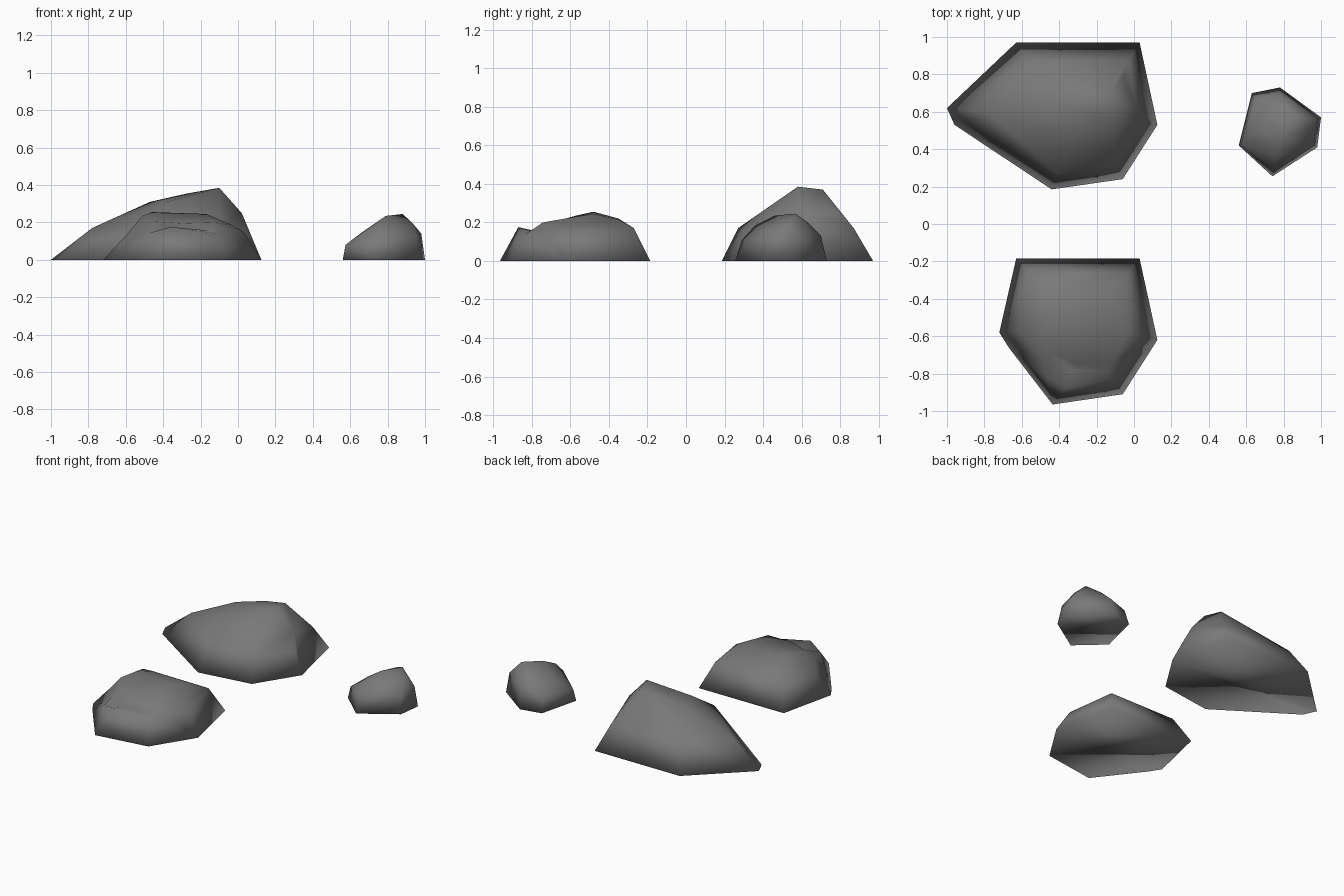
import bpy, bmesh
from mathutils import Vector
from mathutils.geometry import delaunay_2d_cdt

if "Cube" in bpy.data.objects:
    bpy.data.objects.remove(bpy.data.objects["Cube"])

stone = bpy.data.materials.new("dark_stone")
stone.diffuse_color = (.19, .19, .19, 1)
stone.use_nodes = True
stone.node_tree.nodes["Principled BSDF"].inputs["Base Color"].default_value = stone.diffuse_color


def finish(bm, name):
    bmesh.ops.recalc_face_normals(bm, faces=bm.faces)
    for f in bm.faces:
        f.smooth = True
    me = bpy.data.meshes.new(name)
    bm.to_mesh(me)
    bm.free()
    me.materials.append(stone)
    bpy.context.collection.objects.link(bpy.data.objects.new(name, me))


def hull_rock(name, base, top):
    bm = bmesh.new()
    for p in [(x, y, 0) for x, y in base] + top:
        bm.verts.new(p)
    bmesh.ops.convex_hull(bm, input=bm.verts)
    loose = [v for v in bm.verts if not v.link_faces]
    bmesh.ops.delete(bm, geom=loose, context='VERTS')
    finish(bm, name)


def ledge_rock(name, base, top):
    # triangulated height points over a flat base, so hollows are kept
    pts = [(x, y, 0) for x, y in base] + top
    co, _, faces, orig, _, _ = delaunay_2d_cdt(
        [Vector(p[:2]) for p in pts], [], [], 0, 1e-5)
    bm = bmesh.new()
    vs = [bm.verts.new(pts[o[0]]) for o in orig]
    for f in faces:
        bm.faces.new([vs[i] for i in f])
    rim = [e for e in bm.edges if e.is_boundary]
    bmesh.ops.holes_fill(bm, edges=rim, sides=0)
    finish(bm, name)


# large back rock with a long low tail on the left
hull_rock("back_rock",
          [(-.63, .97), (.03, .97), (.125, .53), (-.06, .24),
           (-.44, .185), (-.73, .385), (-.96, .53), (-1, .62)],
          [(-.56, .87, .17), (-.03, .87, .17), (.06, .55, .14),
           (-.1, .33, .16), (-.41, .27, .17), (-.78, .6, .17),
           (.02, .6, .25), (-.06, .79, .25), (-.1, .58, .385),
           (-.13, .71, .37), (-.27, .69, .355), (-.47, .65, .31),
           (-.38, .48, .31), (-.15, .43, .26), (-.6, .62, .245)])

# front rock with a stepped ledge along its front
ledge_rock("front_rock",
           [(-.63, -.185), (.03, -.185), (.125, -.62), (-.06, -.91),
            (-.435, -.965), (-.67, -.66), (-.72, -.58)],
           [(-.55, -.27, .17), (-.04, -.27, .17), (.03, -.6, .15),
            (-.11, -.83, .14), (-.36, -.87, .175), (-.47, -.82, .145),
            (-.6, -.58, .13), (-.5, -.72, .15), (-.33, -.785, .155),
            (-.14, -.78, .155), (-.51, -.57, .235), (-.45, -.68, .205),
            (-.3, -.75, .195), (-.12, -.74, .2), (-.46, -.48, .255),
            (-.17, -.48, .245), (-.42, -.35, .22), (-.12, -.35, .215),
            (-.03, -.58, .185)])

# small rock on the right
hull_rock("small_rock",
          [(.56, .42), (.63, .7), (.78, .73), (1, .57), (.98, .41), (.74, .255)],
          [(.575, .43, .08), (.64, .67, .11), (.78, .7, .13),
           (.98, .56, .14), (.96, .43, .13), (.75, .29, .11),
           (.76, .36, .185), (.66, .5, .145), (.79, .46, .235),
           (.88, .57, .245), (.8, .63, .2), (.93, .52, .2)])
